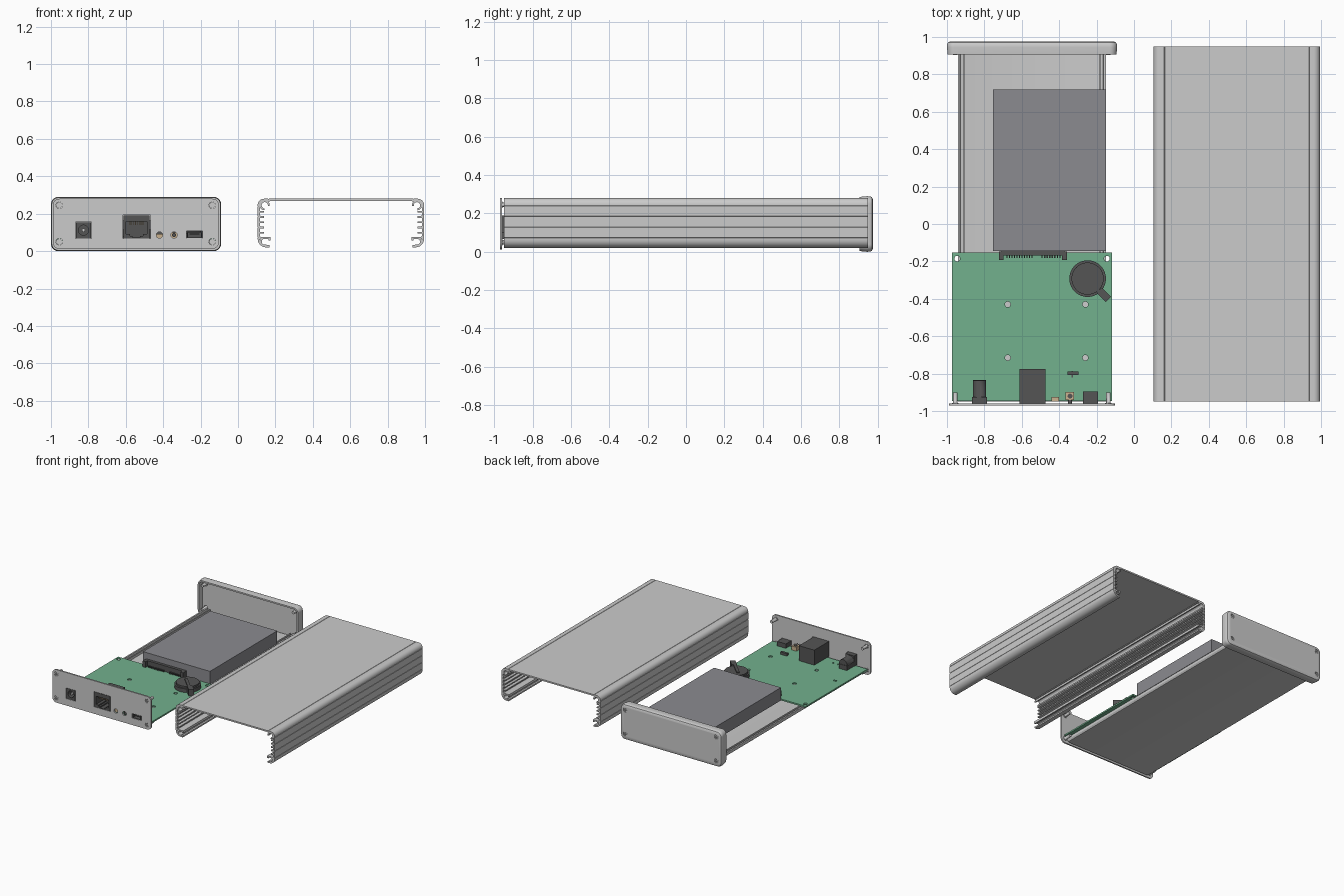
import bpy, bmesh, math
from mathutils import Matrix, Vector

if "Cube" in bpy.data.objects:
    bpy.data.objects.remove(bpy.data.objects["Cube"])

DARK, DRIVE = (0.09, 0.09, 0.09, 1), (0.26, 0.26, 0.28, 1)
GREEN, TAN = (0.17, 0.44, 0.27, 1), (0.6, 0.45, 0.28, 1)
mats = {}


def finish(name, bm, color=None, smooth=True, helper=False):
    bmesh.ops.recalc_face_normals(bm, faces=bm.faces[:])
    me = bpy.data.meshes.new(name)
    bm.to_mesh(me)
    bm.free()
    ob = bpy.data.objects.new(name, me)
    bpy.context.collection.objects.link(ob)
    if color:
        if color not in mats:
            mats[color] = bpy.data.materials.new("tone_%d" % len(mats))
            mats[color].diffuse_color = color
        me.materials.append(mats[color])
    if smooth:
        bpy.ops.object.select_all(action='DESELECT')
        ob.select_set(True)
        bpy.context.view_layer.objects.active = ob
        bpy.ops.object.shade_smooth_by_angle(angle=math.radians(30))
    ob.hide_render = helper
    return ob


def box(bm, x0, x1, y0, y1, z0, z1, turn=0):
    m = (Matrix.Translation(((x0 + x1) / 2, (y0 + y1) / 2, (z0 + z1) / 2))
         @ Matrix.Rotation(turn, 4, 'Z') @ Matrix.Diagonal((x1 - x0, y1 - y0, z1 - z0, 1)))
    bmesh.ops.create_cube(bm, size=1, matrix=m)


def rod_z(bm, x, y, z0, z1, r, n=24):
    bmesh.ops.create_cone(bm, cap_ends=True, segments=n, radius1=r, radius2=r, depth=z1 - z0,
                          matrix=Matrix.Translation((x, y, (z0 + z1) / 2)))


def rod_y(bm, x, z, y0, y1, r, n=20):
    m = Matrix.Translation((x, (y0 + y1) / 2, z)) @ Matrix.Rotation(math.pi / 2, 4, 'X')
    bmesh.ops.create_cone(bm, cap_ends=True, segments=n, radius1=r, radius2=r,
                          depth=y1 - y0, matrix=m)


def arc(cx, cz, r, a0, a1, n=8):
    angles = [math.radians(a0 + (a1 - a0) * i / n) for i in range(n + 1)]
    return [(cx + r * math.cos(a), cz + r * math.sin(a)) for a in angles]


def ribbon(bm, pts, t, y0, y1):
    """Strip of thickness t along an x-z path, extruded in y."""
    rings = []
    p = [Vector(q) for q in pts]
    for i, q in enumerate(p):
        a = (q - p[i - 1]).normalized() if i else (p[1] - q).normalized()
        b = (p[i + 1] - q).normalized() if i < len(p) - 1 else a
        d = (a + b).normalized()
        n = Vector((-d.y, d.x)) * (t / 2 / max(0.5, d.dot(a)))
        rings.append([bm.verts.new((c.x, y, c.y)) for c, y in
                      ((q + n, y0), (q - n, y0), (q - n, y1), (q + n, y1))])
    for r, s in zip(rings, rings[1:]):
        for k in range(4):
            bm.faces.new((r[k], r[k - 1], s[k - 1], s[k]))
    bm.faces.new(rings[0])
    bm.faces.new(rings[-1])


def round_rect(x0, x1, z0, z1, r):
    return (arc(x1 - r, z1 - r, r, 0, 90) + arc(x0 + r, z1 - r, r, 90, 180)
            + arc(x0 + r, z0 + r, r, 180, 270) + arc(x1 - r, z0 + r, r, 270, 360))


def loft(bm, loops):
    """Bridge a list of (outline, y) loops and cap both ends."""
    rings = [[bm.verts.new((x, y, z)) for x, z in o] for o, y in loops]
    for r, s in zip(rings, rings[1:]):
        for k in range(len(r)):
            bm.faces.new((r[k], r[k - 1], s[k - 1], s[k]))
    bm.faces.new(rings[0])
    bm.faces.new(rings[-1])


def cut(ob, cutter):
    m = ob.modifiers.new("cut", 'BOOLEAN')
    m.operation, m.object, m.solver, m.use_self = 'DIFFERENCE', cutter, 'EXACT', True


# Extruded cover: notched wall, screw channels and inner fins, mirrored about x = 0.55
bm = bmesh.new()
wall = [(0.168, 0.026)] + arc(0.151, 0.066, 0.04, 270, 180, 6)
for z in (0.068, 0.124, 0.18, 0.236):
    wall += [(0.111, z), (0.115, z + 0.003), (0.115, z + 0.006), (0.111, z + 0.009)]
wall += arc(0.139, 0.246, 0.028, 180, 90, 6)
wall += [(0.158, 0.274), (0.161, 0.27), (0.165, 0.27), (0.168, 0.274)]
flip = lambda pts: [(1.1 - x, z) for x, z in pts]
Y = (-0.95, 0.95)
ribbon(bm, wall + flip(wall)[::-1], 0.012, *Y)
for f in (list, flip):
    ribbon(bm, f(arc(0.143, 0.245, 0.022, -10, 265, 14)), 0.01, *Y)
    ribbon(bm, f(arc(0.143, 0.05, 0.021, 60, 300, 12)), 0.01, *Y)
    ribbon(bm, f([(0.114, 0.07), (0.168, 0.07), (0.168, 0.056)]), 0.01, *Y)
    for i in range(5):
        z = 0.098 + 0.028 * i
        ribbon(bm, f([(0.112, z), (0.14, z)]), 0.009, *Y)
finish("cover_extrusion", bm)

# Base tray with upturned edges and inner rails
bm = bmesh.new()
edge = [(-0.936, 0.056), (-0.936, 0.038), (-0.93, 0.029), (-0.918, 0.026)]
mir = lambda pts: [(-1.092 - x, z) for x, z in pts]
ribbon(bm, edge + mir(edge)[::-1], 0.012, -0.95, 0.94)
for f in (list, mir):
    ribbon(bm, f([(-0.908, 0.028), (-0.908, 0.052)]), 0.008, -0.95, 0.94)
finish("base_tray", bm)

# Corner screws shared by both end plates
corners = [(x, z) for x in (-0.955, -0.137) for z in (0.05, 0.245)]


def screws(name, face, d):
    bm, slots = bmesh.new(), bmesh.new()
    for x, z in corners:
        ends = sorted((face, face + d * 0.012))
        rod_y(bm, x, z, *ends, 0.017)
        ends = sorted((face + d * 0.011, face + d * 0.068))
        rod_y(bm, x, z, *ends, 0.012)
        for w, h in ((0.011, 0.003), (0.003, 0.011)):
            box(slots, x - w, x + w, face - 0.006, face + 0.006, z - h, z + h)
    ob = finish(name, bm)
    cut(ob, finish(name + "_slot_cutter", slots, None, False, True))


screws("front_screws", -0.968, 1)
screws("rear_screws", 0.971, -1)

# Rear end cap: a shallow cup with recessed screw holes
bm = bmesh.new()
outline = lambda i: round_rect(-1 + i, -0.09 - i, i, 0.29 - i, 0.04 - i * 0.8)
loft(bm, [(outline(0.016), 0.975), (outline(0.006), 0.97), (outline(0.001), 0.96), (outline(0), 0.945),
          (outline(0.004), 0.905), (outline(0.016), 0.905), (outline(0.016), 0.95)])
rear = finish("rear_end_cap", bm)
bm = bmesh.new()
for x, z in corners:
    rod_y(bm, x, z, 0.94, 0.99, 0.018)
cut(rear, finish("rear_hole_cutter", bm, None, False, True))

# Front plate with port openings
bm = bmesh.new()
o = round_rect(-0.99, -0.102, 0.012, 0.28, 0.035)
loft(bm, [(o, -0.971), (o, -0.959)])
front = finish("front_plate", bm)
bm = bmesh.new()
for x0, x1, z0, z1 in ((-0.868, -0.784, 0.068, 0.156), (-0.616, -0.469, 0.068, 0.193),
                       (-0.276, -0.189, 0.069, 0.107)):
    box(bm, x0, x1, -0.99, -0.94, z0, z1)
for x in (-0.42, -0.342):
    rod_y(bm, x, 0.086, -0.99, -0.94, 0.017)
for x, z in corners:
    rod_y(bm, x, z, -0.99, -0.94, 0.018)
cut(front, finish("front_hole_cutter", bm, None, False, True))

# Circuit board with mounting holes
bm = bmesh.new()
box(bm, -0.972, -0.117, -0.945, -0.152, 0.056, 0.068)
board = finish("circuit_board", bm, GREEN, False)
bm = bmesh.new()
for x, y in [(x, y) for x in (-0.675, -0.26) for y in (-0.43, -0.715)] + [(-0.945, -0.185), (-0.145, -0.185)]:
    rod_z(bm, x, y, 0.03, 0.1, 0.015)
cut(board, finish("board_hole_cutter", bm, None, False, True))

# Storage drive and its edge connector
bm = bmesh.new()
box(bm, -0.753, -0.151, -0.145, 0.72, 0.06, 0.165)
finish("storage_drive", bm, DRIVE, False)
bm = bmesh.new()
box(bm, -0.71, -0.37, -0.168, -0.14, 0.068, 0.115)
for x in (-0.71, -0.372):
    box(bm, x - 0.013, x + 0.013, -0.192, -0.146, 0.068, 0.115)
for i in range(22):
    if i not in (11, 12, 13):
        x = -0.68 + i * 0.0135
        box(bm, x - 0.003, x + 0.003, -0.182, -0.166, 0.066, 0.08)
finish("drive_connector", bm, DARK, False)

# Coin cell, holder and diagonal spring clip
bm = bmesh.new()
rod_z(bm, -0.248, -0.292, 0.068, 0.098, 0.098, 40)
rod_z(bm, -0.248, -0.292, 0.097, 0.112, 0.086, 40)
finish("coin_battery", bm, DARK)
bm = bmesh.new()
box(bm, -0.31, -0.12, -0.344, -0.322, 0.112, 0.12, math.radians(-45))
box(bm, -0.197, -0.127, -0.399, -0.359, 0.066, 0.121, math.radians(-45))
finish("battery_clip", bm, DARK, False)

# Power jack: square face, round barrel, centre pin
bm = bmesh.new()
box(bm, -0.865, -0.787, -0.968, -0.925, 0.068, 0.153)
box(bm, -0.862, -0.79, -0.93, -0.835, 0.068, 0.105)
rod_y(bm, -0.826, 0.112, -0.93, -0.838, 0.036, 24)
jack = finish("power_jack", bm, DARK)
bm = bmesh.new()
rod_y(bm, -0.826, 0.112, -0.98, -0.9, 0.027, 24)
cut(jack, finish("jack_cutter", bm, None, False, True))
bm = bmesh.new()
rod_y(bm, -0.826, 0.112, -0.962, -0.89, 0.009, 16)
finish("jack_pin", bm)

# Network socket with stepped opening and contacts
bm = bmesh.new()
box(bm, -0.612, -0.473, -0.969, -0.775, 0.068, 0.19)
socket = finish("network_socket", bm, DARK, False)
bm = bmesh.new()
for w, z0, z1 in ((0.056, 0.092, 0.158), (0.034, 0.082, 0.1), (0.02, 0.073, 0.09)):
    box(bm, -0.543 - w, -0.543 + w, -0.98, -0.87, z0, z1)
cut(socket, finish("socket_cutter", bm, None, False, True))
bm = bmesh.new()
for i in range(8):
    x = -0.578 + i * 0.01
    box(bm, x - 0.002, x + 0.002, -0.955, -0.868, 0.14, 0.16)
finish("socket_contacts", bm, TAN, False)

# USB-style port
bm = bmesh.new()
box(bm, -0.272, -0.193, -0.968, -0.895, 0.068, 0.104)
port = finish("data_port", bm, DARK, False)
bm = bmesh.new()
box(bm, -0.267, -0.198, -0.98, -0.905, 0.074, 0.099)
cut(port, finish("port_cutter", bm, None, False, True))
bm = bmesh.new()
box(bm, -0.258, -0.207, -0.96, -0.9, 0.089, 0.095)
finish("port_tongue", bm, DARK, False)

# Push button, indicator light and small board components
bm = bmesh.new()
box(bm, -0.365, -0.32, -0.942, -0.898, 0.068, 0.1)
box(bm, -0.441, -0.4, -0.948, -0.924, 0.068, 0.092)
finish("button_and_indicator_bodies", bm, TAN, False)
bm = bmesh.new()
rod_y(bm, -0.342, 0.086, -0.962, -0.94, 0.011)
rod_z(bm, -0.342, -0.92, 0.099, 0.104, 0.013)
box(bm, -0.355, -0.297, -0.808, -0.788, 0.068, 0.088)
box(bm, -0.335, -0.327, -0.82, -0.786, 0.068, 0.075)
finish("button_plunger_and_header", bm, DARK)
bm = bmesh.new()
box(bm, -0.908, -0.882, -0.646, -0.634, 0.068, 0.073)
for x in (-0.75, -0.705):
    box(bm, x - 0.005, x + 0.005, -0.89, -0.88, 0.068, 0.073)
finish("small_chips", bm, GREEN, False)

for m in bpy.data.materials:
    if m.users and not m.is_grease_pencil:
        m.use_nodes = True
        m.node_tree.nodes["Principled BSDF"].inputs["Base Color"].default_value = m.diffuse_color
